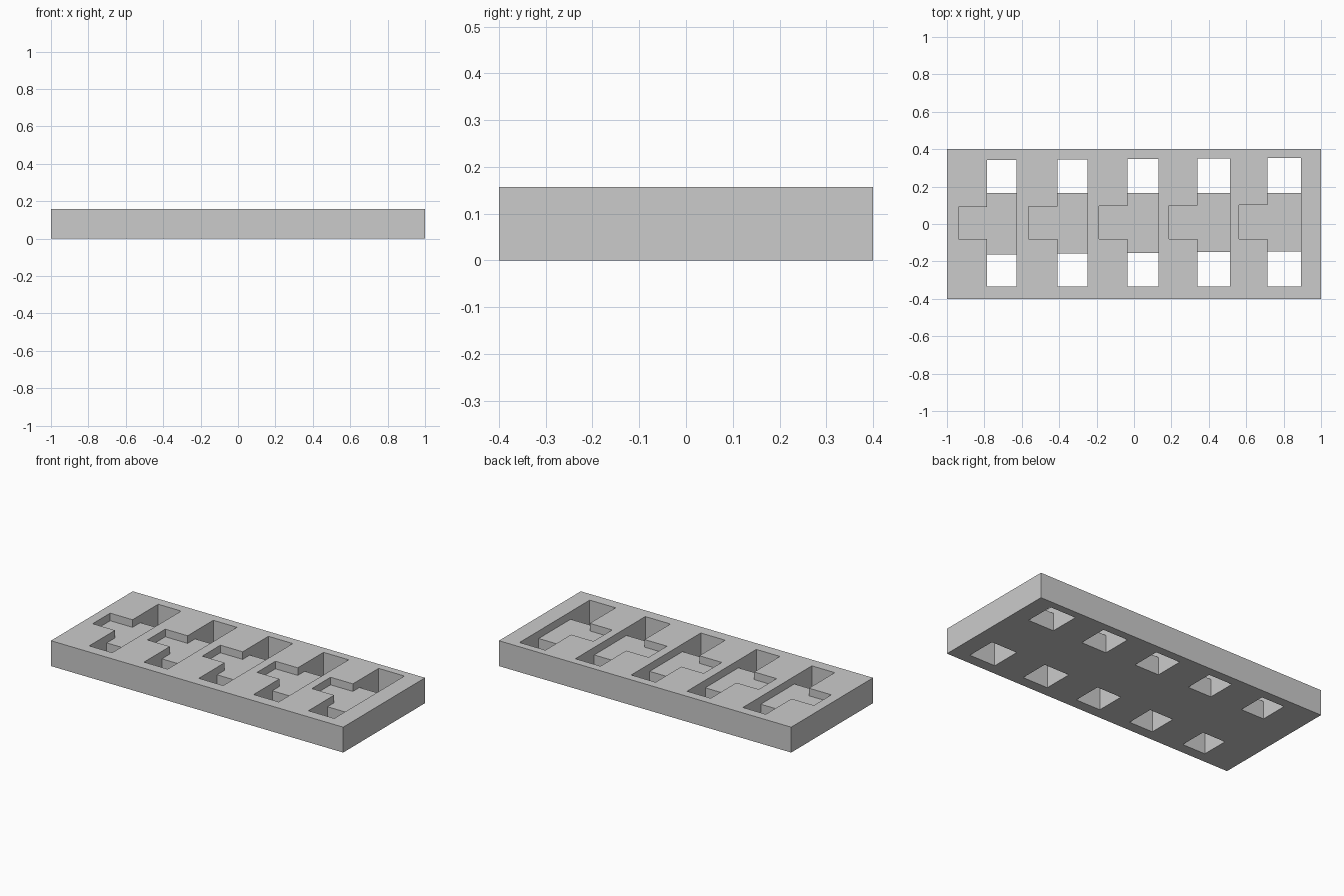
import bpy
import bmesh

if "Cube" in bpy.data.objects:
    bpy.data.objects.remove(bpy.data.objects["Cube"])

HEIGHT = 0.157
FLOOR = 0.11       # height of the recessed shelf
PITCH = 0.375      # spacing between sockets

grey = bpy.data.materials.new("plain grey")
grey.use_nodes = True
colour = (0.6, 0.6, 0.6, 1)
grey.diffuse_color = colour
grey.node_tree.nodes["Principled BSDF"].inputs["Base Color"].default_value = colour


def prism(bm, outline, z0, z1):
    """Closed vertical prism over an anticlockwise outline."""
    low = [bm.verts.new((x, y, z0)) for x, y in outline]
    high = [bm.verts.new((x, y, z1)) for x, y in outline]
    bm.faces.new(low[::-1])
    bm.faces.new(high)
    for i in range(len(low)):
        j = (i + 1) % len(low)
        bm.faces.new((low[i], low[j], high[j], high[i]))


def rect(x0, x1, y0, y1):
    return [(x0, y0), (x1, y0), (x1, y1), (x0, y1)]


def make_object(name, bm):
    mesh = bpy.data.meshes.new(name)
    bm.to_mesh(mesh)
    bm.free()
    mesh.materials.append(grey)
    obj = bpy.data.objects.new(name, mesh)
    bpy.context.collection.objects.link(obj)
    return obj


# Solid block
block = bmesh.new()
prism(block, rect(-1, 1, -0.4, 0.4), 0, HEIGHT)
plate = make_object("socket_plate", block)

# Five sockets, each slightly larger than the last
pockets, holes = bmesh.new(), bmesh.new()
for i in range(5):
    tab = -0.938 + PITCH * i
    left = -0.785 + PITCH * i
    right = left + 0.157 + 0.005 * i
    front, back = -0.333, 0.341 + 0.003 * i
    shelf_front, shelf_back = -0.162 + 0.004 * i, 0.166
    tab_front, tab_back = -0.081, 0.09 + 0.003 * i
    # Shallow T-shaped recess
    prism(pockets, [(left, front), (right, front), (right, back), (left, back),
                    (left, tab_back), (tab, tab_back),
                    (tab, tab_front), (left, tab_front)], FLOOR, HEIGHT + 0.1)
    # Through holes at both ends of the recess
    prism(holes, rect(left, right, front, shelf_front), -0.1, HEIGHT + 0.1)
    prism(holes, rect(left, right, shelf_back, back), -0.1, HEIGHT + 0.1)

# Cut the recesses, then the holes
bpy.context.view_layer.objects.active = plate
for name, bm in (("pocket_cutter", pockets), ("hole_cutter", holes)):
    cutter = make_object(name, bm)
    cutter.hide_render = True
    cut = plate.modifiers.new(name, 'BOOLEAN')
    cut.operation = 'DIFFERENCE'
    cut.solver = 'EXACT'
    cut.object = cutter
    bpy.ops.object.modifier_apply(modifier=cut.name)
    bpy.data.objects.remove(cutter)
